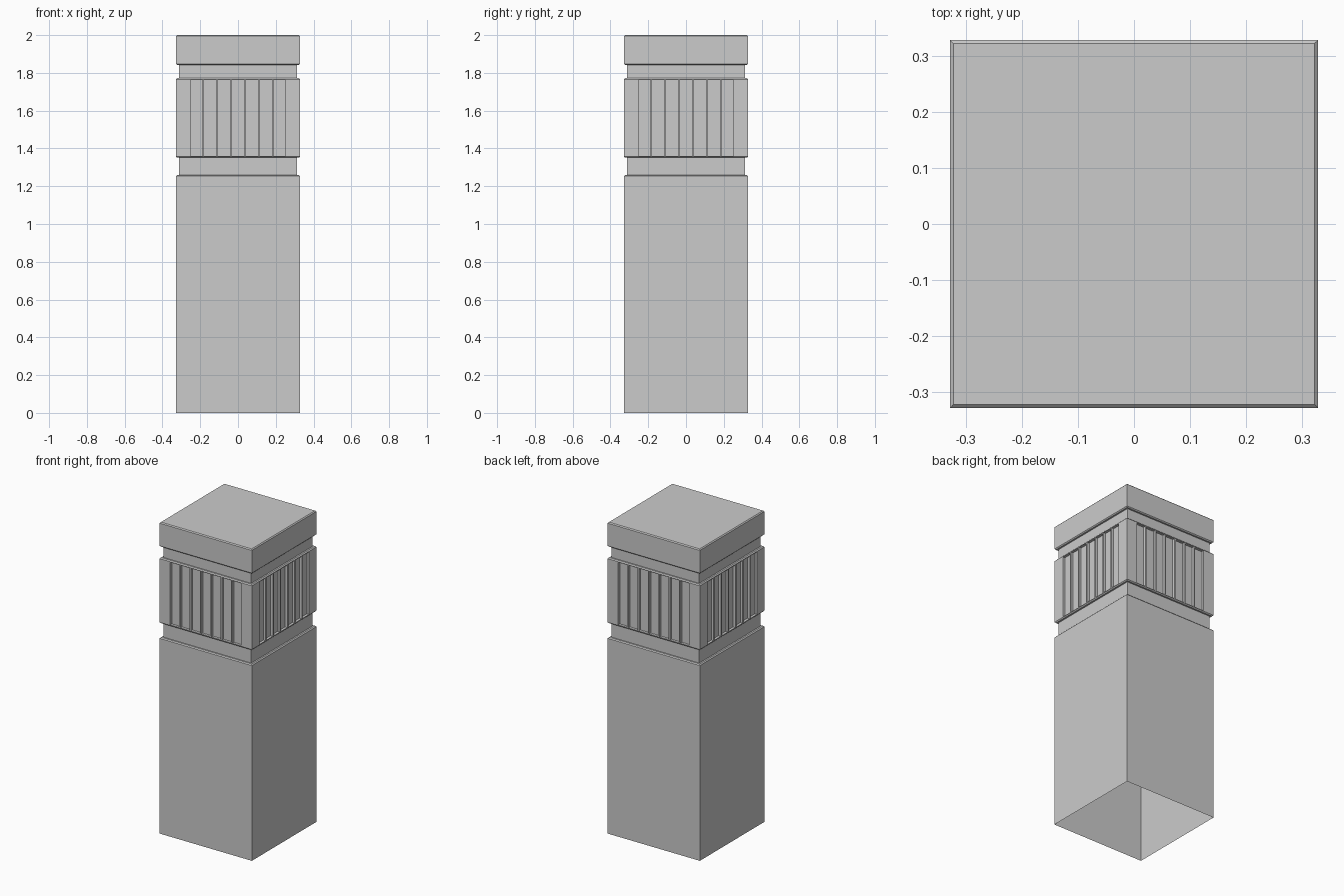
import bpy, bmesh
from mathutils import Matrix, Vector
from math import pi

if "Cube" in bpy.data.objects:
    bpy.data.objects.remove(bpy.data.objects["Cube"])

R, B, N = 0.328, 0.006, 0.312            # half width, bevel, neck half width
BLOCK = (1.351, 1.772)                   # fluted block bottom and top
FLUTES, PITCH, WIDTH, DEPTH = 7, 0.0735, 0.0635, 0.016


def finish(name, bm):
    bmesh.ops.remove_doubles(bm, verts=bm.verts, dist=0.0001)
    bmesh.ops.recalc_face_normals(bm, faces=bm.faces)
    mesh = bpy.data.meshes.new(name)
    bm.to_mesh(mesh)
    bm.free()
    obj = bpy.data.objects.new(name, mesh)
    bpy.context.collection.objects.link(obj)


def square_shell(name, profile, cap=False):
    """Sweep a (half width, z) profile round a square."""
    bm = bmesh.new()
    rings = [[bm.verts.new((sx * r, sy * r, z))
              for sx, sy in ((-1, -1), (1, -1), (1, 1), (-1, 1))] for r, z in profile]
    for a, b in zip(rings, rings[1:]):
        for i in range(4):
            j = (i + 1) % 4
            bm.faces.new((a[i], a[j], b[j], b[i]))
    if cap:
        bm.faces.new(rings[-1])
    finish(name, bm)


# Shaft (open at the bottom) with lower neck, up to the block's lower bevel
z0, z1 = BLOCK
square_shell("shaft", [(R, 0), (R, 1.26 - B), (R - B, 1.26), (N, 1.26),
                       (N, z0), (R - B, z0), (R, z0 + B)])

# Block's upper bevel, upper neck and cap
square_shell("cap", [(R, z1 - B), (R - B, z1), (N, z1), (N, 1.842), (R - B, 1.842),
                     (R, 1.842 + B), (R, 2 - B), (R - B, 2)], cap=True)

# Fluted block: four gridded sides with recessed panels
bm = bmesh.new()
xs = [-R]
for i in range(FLUTES):
    c = (i - (FLUTES - 1) / 2) * PITCH
    xs += [c - WIDTH / 2, c + WIDTH / 2]
xs.append(R)
zs = [z0 + B, z0 + 0.01, z1 - 0.01, z1 - B]
for side in range(4):
    rot = Matrix.Rotation(side * pi / 2, 3, 'Z')
    grid = [[bm.verts.new(rot @ Vector((x, -R, z))) for x in xs] for z in zs]
    panels = []
    for j in range(len(zs) - 1):
        for i in range(len(xs) - 1):
            f = bm.faces.new((grid[j][i], grid[j][i + 1], grid[j + 1][i + 1], grid[j + 1][i]))
            if j == 1 and i % 2 == 1:
                panels.append(f)
    for f in panels:
        new = bmesh.ops.extrude_face_region(bm, geom=[f])["geom"]
        bmesh.ops.translate(bm, vec=rot @ Vector((0, DEPTH, 0)),
                            verts=[v for v in new if isinstance(v, bmesh.types.BMVert)])
        if f.is_valid:
            bm.faces.remove(f)
finish("fluted_block", bm)
